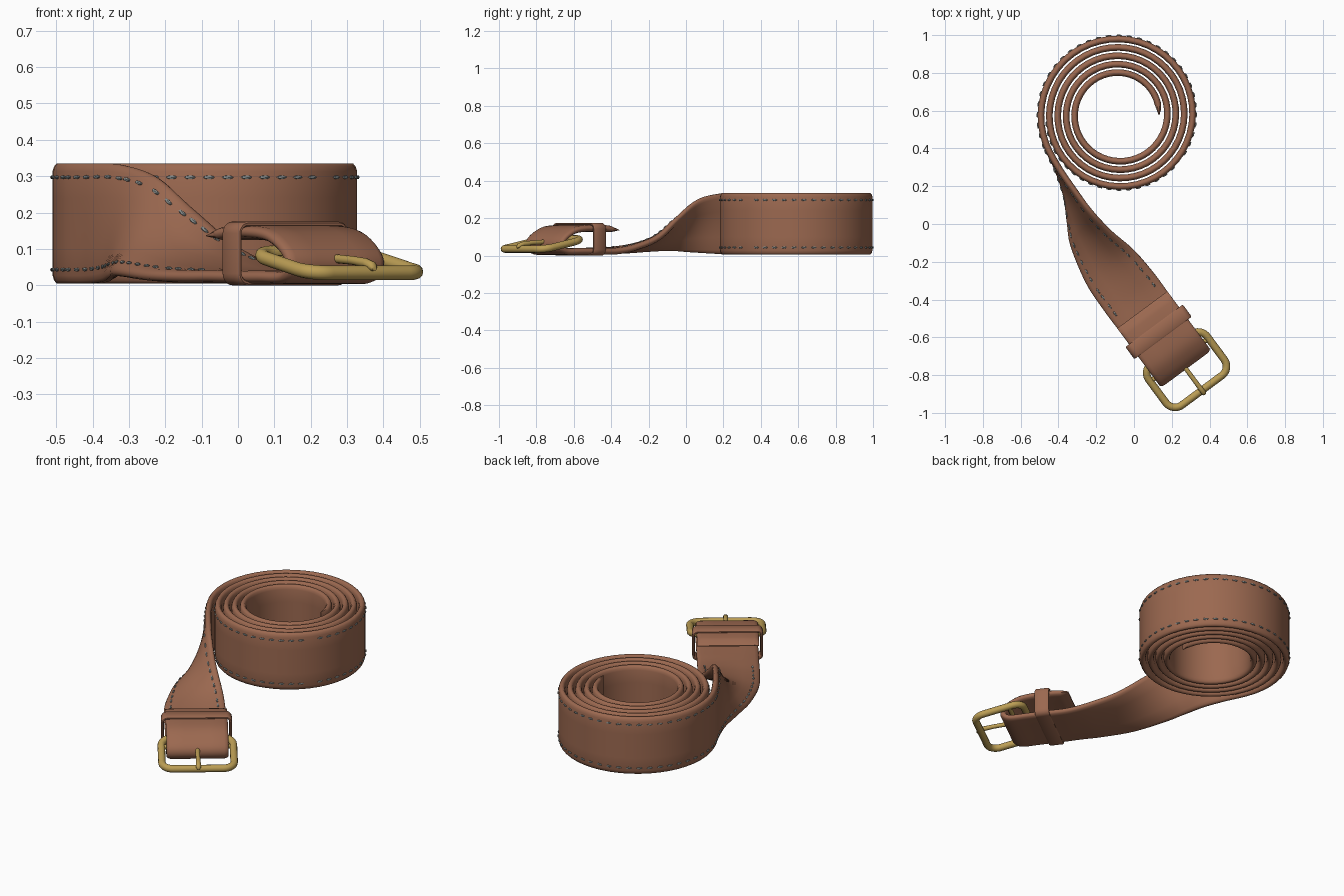
import bpy, bmesh, math
from mathutils import Vector, Matrix

cube = bpy.data.objects.get("Cube")
if cube:
    bpy.data.objects.remove(cube)

UP = Vector((0, 0, 1))
FOLD = Vector((0.27, -0.76, 0))          # where the strap folds round the buckle
ALONG = Vector((0.595, -0.804, 0)).normalized()
ACROSS = UP.cross(ALONG)                 # strap's left side seen from above
HALF_W, HALF_T = 0.165, 0.0175


def material(name, rgb, metallic=0.0):
    m = bpy.data.materials.new(name)
    m.use_nodes = True
    m.diffuse_color = (*rgb, 1)
    bsdf = m.node_tree.nodes["Principled BSDF"]
    bsdf.inputs["Base Color"].default_value = (*rgb, 1)
    bsdf.inputs["Roughness"].default_value = 0.6
    return m


leather = material("brown leather", (0.33, 0.14, 0.08))
brass = material("brass", (0.50, 0.34, 0.09))
thread = material("grey thread", (0.25, 0.27, 0.26))


def local(u, v, z):
    return FOLD + ALONG * u + ACROSS * v + UP * z


def finish(name, bm, mat, angle=50):
    bmesh.ops.recalc_face_normals(bm, faces=bm.faces)
    me = bpy.data.meshes.new(name)
    bm.to_mesh(me)
    bm.free()
    me.materials.append(mat)
    ob = bpy.data.objects.new(name, me)
    bpy.context.collection.objects.link(ob)
    bpy.ops.object.select_all(action='DESELECT')
    ob.select_set(True)
    bpy.context.view_layer.objects.active = ob
    bpy.ops.object.shade_smooth_by_angle(angle=math.radians(angle))
    return ob


def sweep(name, frames, profile, mat, closed=False):
    """Run a cross-section through frames of (centre, axis a, axis b)."""
    bm = bmesh.new()
    rings = [[bm.verts.new(c + a * p + b * q) for p, q in profile] for c, a, b in frames]
    n = len(profile)
    for i in range(len(rings) if closed else len(rings) - 1):
        r, s = rings[i], rings[(i + 1) % len(rings)]
        for k in range(n):
            bm.faces.new((r[k], r[(k + 1) % n], s[(k + 1) % n], s[k]))
    if not closed:
        bm.faces.new(rings[0])
        bm.faces.new(rings[-1])
    return finish(name, bm, mat)


def catmull(p, t):
    a, b, c, d = p
    return 0.5 * (2 * b + (c - a) * t + (2 * a - 5 * b + 4 * c - d) * t * t
                  + (3 * b - a - 3 * c + d) * t ** 3)


def circle(r, n=12):
    return [(r * math.cos(math.tau * i / n), r * math.sin(math.tau * i / n)) for i in range(n)]


def rounded_loop(x0, x1, y0, y1, r, n=8):
    pts = []
    for k, (x, y) in enumerate(((x1 - r, y1 - r), (x0 + r, y1 - r), (x0 + r, y0 + r), (x1 - r, y0 + r))):
        for i in range(n + 1):
            t = math.pi / 2 * (k + i / n)
            pts.append((x + r * math.cos(t), y + r * math.sin(t)))
    return pts


# Strap path: pairs of top and bottom edge points, starting with the coil
edges = []
for k in range(220):
    turns = k / 48
    r = 0.2125 + 0.0445 * turns
    t = math.tau * turns
    p = Vector((-0.08 + r * math.cos(t), 0.578 + r * math.sin(t), 0.005))
    edges.append((p + UP * 0.33, p))

# Twist from standing to lying flat
twist = [((-0.40, 0.30, 0.335), (-0.405, 0.29, 0.005)),
         ((-0.315, 0.18, 0.33), (-0.365, 0.16, 0.01)),
         ((-0.22, 0.06, 0.295), (-0.35, 0.02, 0.02)),
         ((-0.12, -0.04, 0.205), (-0.335, -0.11, 0.03)),
         ((0.0, -0.14, 0.10), (-0.255, -0.31, 0.024))]
controls = [edges[-3], edges[-1]] + [(Vector(a), Vector(b)) for a, b in twist]
controls.append((local(-0.5, HALF_W, 0.045), local(-0.5, -HALF_W, 0.0225)))
twist_end = len(edges) + 8 * 6

# Flat run, fold round the buckle bar, and flap
for u, z in ((-0.38, 0.024), (-0.27, 0.0225), (-0.15, 0.0225), (-0.05, 0.0225), (-0.012, 0.042),
             (-0.012, 0.075), (-0.05, 0.11), (-0.11, 0.137), (-0.2, 0.146), (-0.3, 0.145),
             (-0.38, 0.136)):
    controls.append((local(u, HALF_W, z), local(u, -HALF_W, z)))
controls.append(controls[-1])
for i in range(1, len(controls) - 2):
    for s in range(1, 9):
        edges.append(tuple(catmull([controls[i + j][side] for j in (-1, 0, 1, 2)], s / 8)
                           for side in (0, 1)))

centres = [(a + b) / 2 for a, b in edges]
frames = []
last = len(edges) - 1
for i, (a, b) in enumerate(edges):
    tangent = centres[min(i + 1, last)] - centres[max(i - 1, 0)]
    wide = (a - b) / (2 * HALF_W)
    thin = min(1, 0.15 + i / 2, 0.15 + (last - i) / 6)   # skived ends
    frames.append((centres[i], wide, tangent.cross(wide).normalized() * thin))

quarter = [(HALF_W, 0.006), (0.157, 0.013), (0.143, HALF_T), (0.07, HALF_T)]
top = quarter + [(0, HALF_T)] + [(-p, q) for p, q in reversed(quarter)]
strap_profile = top + [(-p, -q) for p, q in top]
sweep("strap", frames, strap_profile, leather)

# Stitches along both edges of the outer face
bm = bmesh.new()
travelled = 0
for i in range(168, twist_end + 6):
    step = centres[i + 1] - centres[i]
    travelled += step.length
    if travelled < 0.052:
        continue
    travelled -= 0.052
    c, wide, out = frames[i]
    for side in (-1, 1):
        p = c + wide * 0.127 * side + out * 0.019
        t = (frames[i + 1][0] + frames[i + 1][1] * 0.127 * side
             - frames[i - 1][0] - frames[i - 1][1] * 0.127 * side).normalized()
        w = out.cross(t).normalized()
        m = Matrix((t * 0.017, w * 0.006, out * 0.005)).transposed().to_4x4()
        bmesh.ops.create_icosphere(bm, subdivisions=1, radius=1, matrix=Matrix.Translation(p) @ m)
finish("stitches", bm, thread, 30)


def loop_frames(points, normal_axis):
    out = []
    for i, p in enumerate(points):
        t = points[(i + 1) % len(points)] - points[i - 1]
        out.append((p, normal_axis, t.cross(normal_axis).normalized()))
    return out


# Keeper band round both layers
ring = [local(-0.235, v, z) for v, z in rounded_loop(-0.182, 0.182, 0.007, 0.168, 0.025, 5)]
band = [(0.04, 0.003), (0.034, 0.007), (-0.034, 0.007), (-0.04, 0.003),
        (-0.04, -0.003), (-0.034, -0.007), (0.034, -0.007), (0.04, -0.003)]
sweep("keeper_loop", loop_frames(ring, ALONG), band, leather, closed=True)


# Buckle frame, tilted with a slight bend
def tilt(u):
    return 0.034 + 0.12 * (0.15 - u) + 0.3 * (0.15 - u) ** 2


outline = [local(u, v, tilt(u)) for u, v in rounded_loop(-0.122, 0.15, -0.192, 0.192, 0.06)]
sweep("buckle_frame", loop_frames(outline, UP), circle(0.02), brass, closed=True)

# Centre bar and prong
bar = [(local(-0.05, v, tilt(-0.05)), ALONG, UP) for v in (-0.192, 0.192)]
sweep("buckle_bar", bar, circle(0.013), brass)
prong = []
for u, z, s in ((-0.06, 0.07, 1), (0.0, 0.073, 1), (0.08, 0.068, 1), (0.14, 0.061, 1.1),
                (0.17, 0.052, 1.1), (0.178, 0.046, 0.6)):
    prong.append((local(u, 0, z), ACROSS * s, UP * s))
sweep("buckle_prong", prong, circle(0.012), brass)
